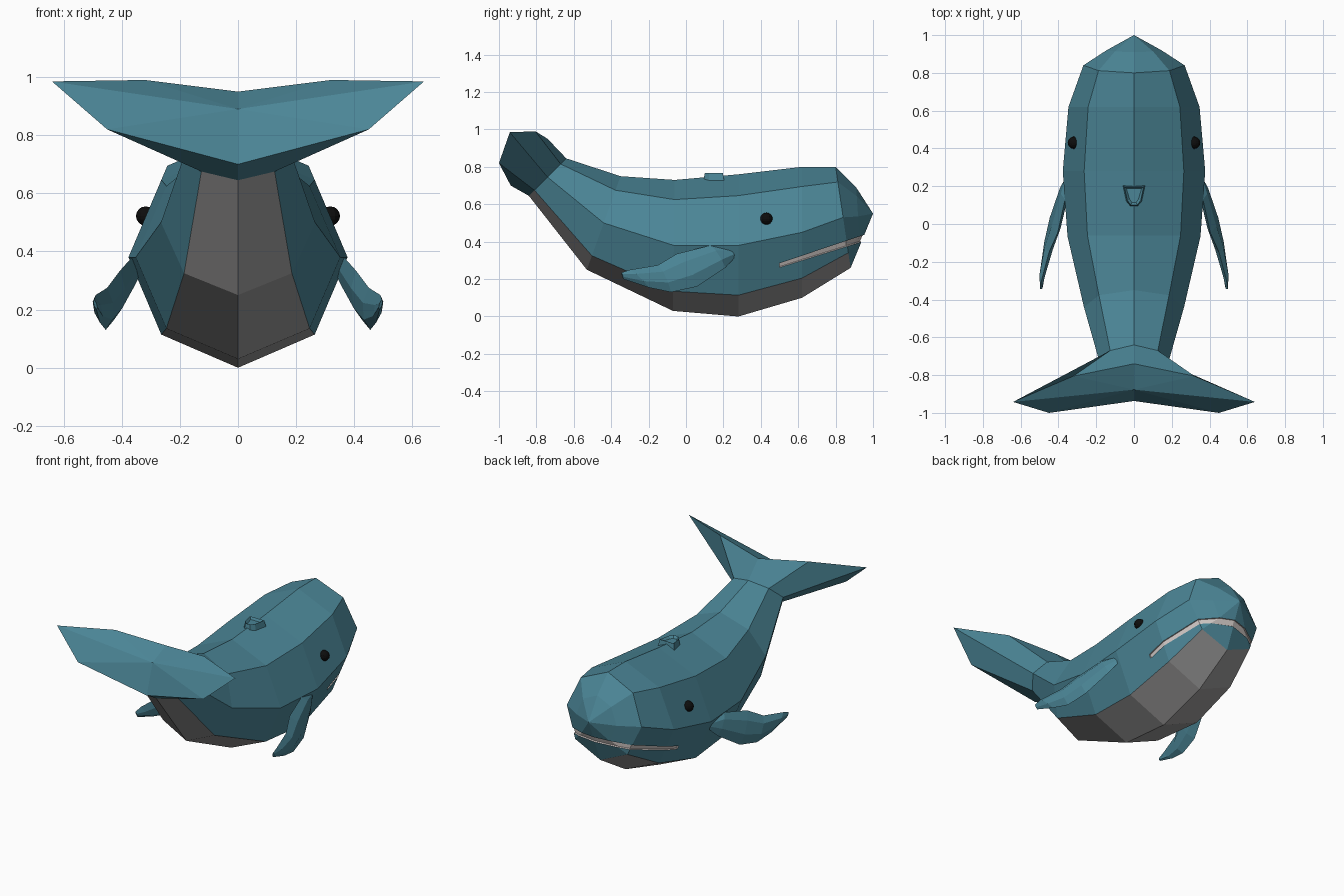
import bpy, bmesh
from mathutils import Vector as V

if "Cube" in bpy.data.objects:
    bpy.data.objects.remove(bpy.data.objects["Cube"])


def material(name, rgb):
    m = bpy.data.materials.new(name)
    m.diffuse_color = (*rgb, 1)
    m.use_nodes = True
    m.node_tree.nodes["Principled BSDF"].inputs["Base Color"].default_value = m.diffuse_color
    return m


TEAL = material("teal skin", (0.07, 0.235, 0.305))
GREY = material("grey belly", (0.33, 0.325, 0.325))
PALE = material("pale mouth", (0.64, 0.58, 0.56))
BLACK = material("black eye", (0.004, 0.004, 0.004))


def finish(bm, name, mats):
    bmesh.ops.recalc_face_normals(bm, faces=bm.faces)
    me = bpy.data.meshes.new(name)
    bm.to_mesh(me)
    bm.free()
    for m in mats:
        me.materials.append(m)
    ob = bpy.data.objects.new(name, me)
    bpy.context.collection.objects.link(ob)
    return ob


def loft(bm, rings):
    """Skin closed rings; returns rows of vertices and yields (segment, side, face)."""
    rows = [[bm.verts.new(p) for p in r] for r in rings]
    n = len(rows[0])
    faces = []
    for i in range(len(rows) - 1):
        for k in range(n):
            j = (k + 1) % n
            faces.append((i, k, bm.faces.new((rows[i][k], rows[i][j], rows[i + 1][j], rows[i + 1][k]))))
    return rows, faces


def fan(bm, row, tip):
    t = bm.verts.new(tip)
    for k in range(len(row)):
        bm.faces.new((row[k], row[(k + 1) % len(row)], t))


def mirrored(half):
    return half + [V((-p.x, p.y, p.z)) for p in half[3:0:-1]]


def ring(yt, zt, yb, zb, w):
    """Eight-sided body ring from its top point, bottom point and half width."""
    top, bot = V((0, yt, zt)), V((0, yb, zb))
    return mirrored([top.lerp(bot, f) + V((w * s, 0, 0))
                     for f, s in ((0, 0), (.15, .7), (.5, 1), (.85, .7), (1, 0))])


# Body and tail flukes as one loft, tail to snout
flukes = mirrored([V((0, -.74, .95)), V((.32, -.805, .99)), V((.64, -.942, .985)),
                   V((.45, -1, .82)), V((0, -.937, .70))])
rings = [flukes] + [ring(*r) for r in (
    (-.64, .845, -.84, .645, .18),
    (-.35, .75, -.53, .25, .265),
    (-.06, .73, -.07, .03, .352),
    (.28, .76, .28, 0, .377),
    (.62, .80, .62, .10, .347),
    (.80, .80, .88, .26, .268),
    (.91, .69, .93, .38, .145))]
bm = bmesh.new()
rows, faces = loft(bm, rings)
for i, k, f in faces:
    if 1 <= i <= 5 and k in (3, 4):
        f.material_index = 1
fan(bm, rows[0], (0, -.877, .89))
fan(bm, rows[-1], (0, 1, .55))
bmesh.ops.recalc_face_normals(bm, faces=bm.faces)


# Mouth: cut the head with two sloping planes and colour the strip between
def cut(co, no, ymin):
    fs = [f for f in bm.faces if f.calc_center_median().y > ymin]
    geom = list({v for f in fs for v in f.verts}) + list({e for f in fs for e in f.edges}) + fs
    bmesh.ops.bisect_plane(bm, geom=geom, dist=1e-5, plane_co=co, plane_no=no)


UPPER, LOWER = (.5, .285, .97, .442), (.5, .262, .95, .402)


def height(line, y):
    y0, z0, y1, z1 = line
    return z0 + (y - y0) * (z1 - z0) / (y1 - y0)


cut((0, .5, 0), (0, 1, 0), .3)
for y0, z0, y1, z1 in (UPPER, LOWER):
    cut((0, y0, z0), V((0, z0 - z1, y1 - y0)).normalized(), .5)
mouth = []
for f in bm.faces:
    c = f.calc_center_median()
    if c.y > .5 and height(LOWER, c.y) < c.z < height(UPPER, c.y):
        f.material_index = 2
        mouth.append(f)
bmesh.ops.inset_region(bm, faces=mouth, thickness=.002, depth=-.008)
finish(bm, "whale_body", [TEAL, GREY, PALE])

# Side fins: upper edge and lower edge points, with thickness
SECTIONS = (
    ((.35, .25, .36), (.34, .265, .32), .010),
    ((.365, .13, .38), (.375, .21, .26), .022),
    ((.405, -.05, .335), (.43, .06, .16), .026),
    ((.45, -.15, .275), (.455, -.08, .13), .024),
    ((.49, -.30, .25), (.475, -.20, .155), .016),
    ((.495, -.345, .235), (.487, -.335, .20), .006))
for side, name in ((1, "right_fin"), (-1, "left_fin")):
    bm = bmesh.new()
    out = V((.9, .25, .35)).normalized()
    loops = []
    for u, l, t in SECTIONS:
        u, l = V(u), V(l)
        pts = [u, u.lerp(l, .3) + out * t, u.lerp(l, .7) + out * t,
               l, u.lerp(l, .7) - out * t, u.lerp(l, .3) - out * t]
        loops.append([V((p.x * side, p.y, p.z)) for p in pts])
    rows, _ = loft(bm, loops)
    bm.faces.new(rows[0])
    bm.faces.new(rows[-1])
    finish(bm, name, [TEAL])

# Eyes
for side, name in ((1, "right_eye"), (-1, "left_eye")):
    bm = bmesh.new()
    bmesh.ops.create_uvsphere(bm, u_segments=12, v_segments=8, radius=.033)
    eye = finish(bm, name, [BLACK])
    eye.location = (.318 * side, .43, .522)

# Blowhole: small raised trapezoid with a sunken top
bm = bmesh.new()
outline = ((-.06, .205), (.06, .205), (.042, .12), (.02, .092), (-.02, .092), (-.042, .12))
base = [V((x, y, .72)) for x, y in outline]
top = [V((x * .85, .15 + (y - .15) * .85, .768)) for x, y in outline]
rows, _ = loft(bm, [base, top])
bm.faces.new(rows[0])
lid = bm.faces.new(rows[1])
bmesh.ops.recalc_face_normals(bm, faces=bm.faces)
bmesh.ops.inset_region(bm, faces=[lid], thickness=.014, depth=0)
bmesh.ops.translate(bm, verts=lid.verts, vec=(0, 0, -.015))
finish(bm, "blowhole", [TEAL])
